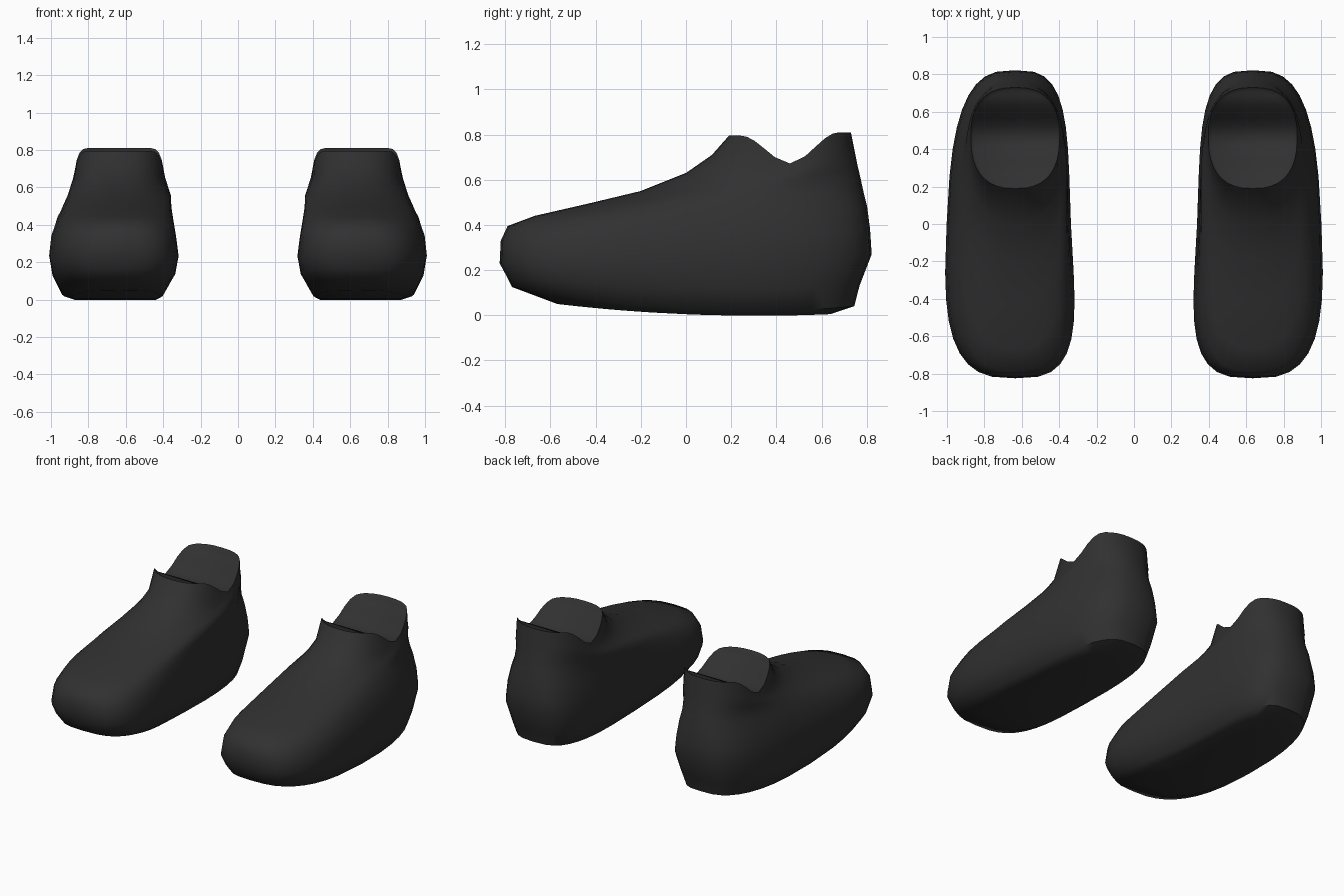
import bpy, bmesh, math

if "Cube" in bpy.data.objects:
    bpy.data.objects.remove(bpy.data.objects["Cube"])

N = 36  # points per ring

# Tilted rings from sole to collar:
# front y, front z, back y, back z, middle z, front half-width, back half-width, squareness, waist
RINGS = [
    (-.57, .050, .640, .005, .003, .270, .220, 3.0, .02),
    (-.77, .125, .745, .040, .025, .325, .275, 3.0, .03),
    (-.79, .165, .768, .130, .120, .380, .310, 3.0, .03),
    (-.825, .23, .822, .270, .240, .400, .325, 3.0, .03),
    (-.82, .330, .815, .380, .350, .385, .320, 2.9, .03),
    (-.79, .395, .802, .480, .440, .345, .310, 2.7, .02),
    (-.67, .440, .785, .550, .495, .300, .300, 2.5, .01),
    (-.43, .495, .772, .610, .540, .265, .290, 2.4, 0),
    (-.20, .550, .760, .660, .575, .250, .280, 2.4, 0),
    (0.0, .630, .750, .710, .610, .240, .270, 2.4, 0),
    (.115, .710, .740, .760, .640, .235, .258, 2.4, 0),
]
COLLAR = (.19, .795, .73, .81, .672, .235, .240, 2.5, 0)


def spow(v, p):
    return math.copysign(abs(v) ** p, v)


def ring_points(r, saddle=False, scale=1.0, drop=0.0):
    yf, zf, yb, zb, zm, wf, wb, n, waist = r
    pts = []
    for i in range(N):
        a = 2 * math.pi * i / N
        u = spow(math.cos(a), 2 / n) * scale
        w = wf + (wb - wf) * (u + 1) / 2 - waist * (1 - u * u)
        x = .635 + waist * 1.15 * (1 - u * u) + w * spow(math.sin(a), 2 / n) * scale
        y = (yf + yb) / 2 + u * (yb - yf) / 2
        if saddle:
            t = min(1, abs(u) / .8)
            z = zm + ((zb if u > 0 else zf) - zm) * t * t * (3 - 2 * t)
        else:
            z = zm + (zb - zf) / 2 * u + ((zf + zb) / 2 - zm) * u * u
        pts.append((x, y, z - drop))
    return pts


bm = bmesh.new()
loops = [[bm.verts.new(p) for p in ring_points(r)] for r in RINGS]
loops.append([bm.verts.new(p) for p in ring_points(COLLAR, True)])
# inner lip of the foot opening
loops.append([bm.verts.new(p) for p in ring_points(COLLAR, True, .93, .015)])

# shell walls
for a, b in zip(loops, loops[1:]):
    for i in range(N):
        j = (i + 1) % N
        bm.faces.new((a[i], a[j], b[j], b[i]))

# sole and saddle-shaped opening, closed with cross strips
for ring in (loops[0], loops[-1]):
    for i in range(N // 2):
        quad = [ring[i], ring[i + 1], ring[(N - i - 1) % N], ring[(N - i) % N]]
        bm.faces.new(list(dict.fromkeys(quad)))
bmesh.ops.recalc_face_normals(bm, faces=bm.faces)

mesh = bpy.data.meshes.new("shoes")
bm.to_mesh(mesh)
bm.free()
shoes = bpy.data.objects.new("shoes", mesh)
bpy.context.collection.objects.link(shoes)

# dark material
mat = bpy.data.materials.new("dark_rubber")
mat.diffuse_color = (.03, .03, .03, 1)
mat.use_nodes = True
mat.node_tree.nodes["Principled BSDF"].inputs["Base Color"].default_value = mat.diffuse_color
mesh.materials.append(mat)

# second shoe
mirror = shoes.modifiers.new("pair", 'MIRROR')
mirror.use_axis = (True, False, False)
mirror.use_mirror_merge = False

bpy.context.view_layer.objects.active = shoes
shoes.select_set(True)
bpy.ops.object.shade_smooth_by_angle(angle=math.radians(50))
